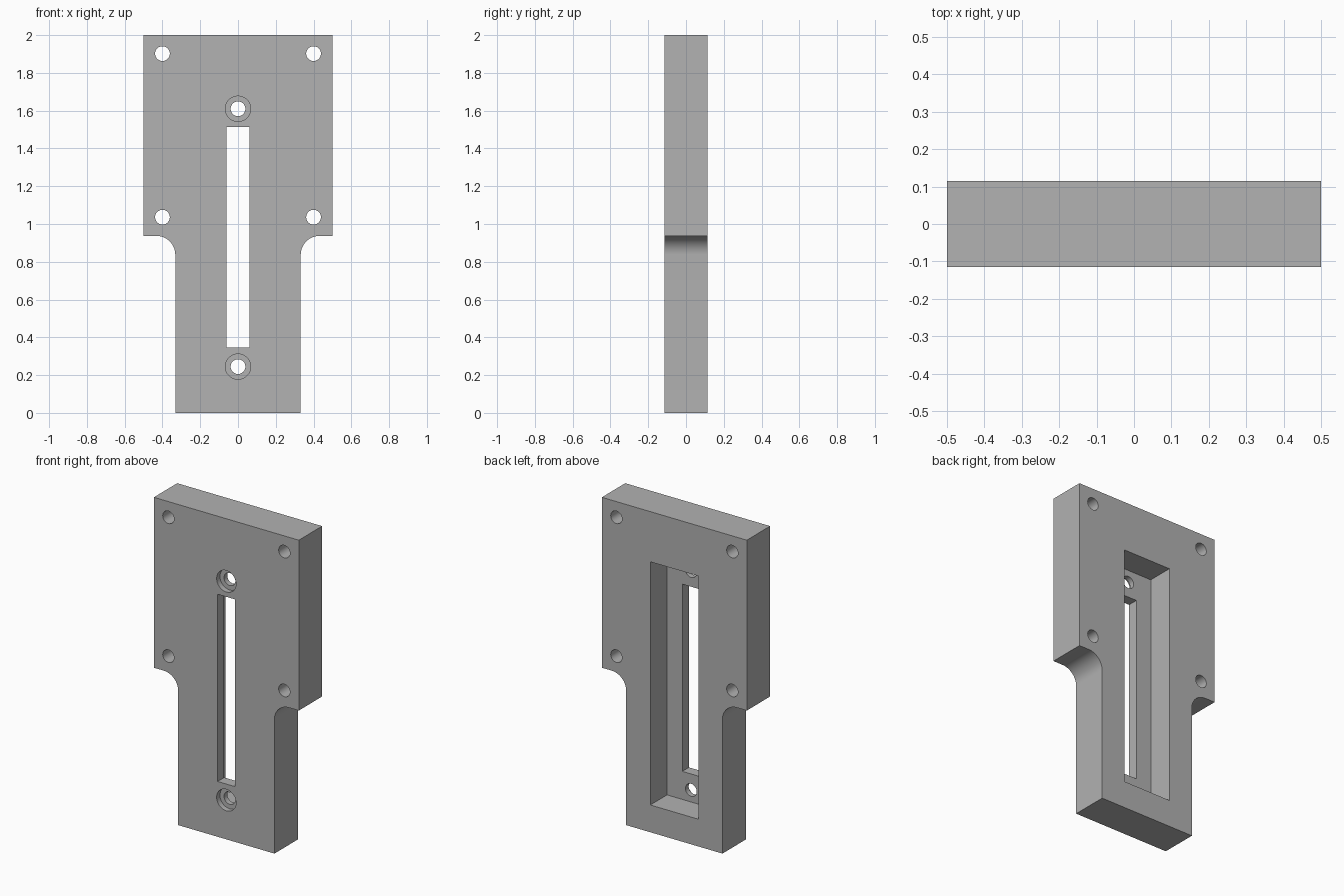
import bpy, bmesh, math
from mathutils import Matrix, Vector

cube = bpy.data.objects.get("Cube")
if cube:
    bpy.data.objects.remove(cube, do_unlink=True)

HALF = 0.115          # half the plate thickness
OVER = 0.05           # how far cutters reach past a face

grey = bpy.data.materials.new("plain_grey")
grey.use_nodes = True
colour = (0.445, 0.445, 0.445, 1)
grey.diffuse_color = colour
grey.node_tree.nodes["Principled BSDF"].inputs["Base Color"].default_value = colour


def prism(name, outline, y0, y1):
    """Extrude an (x, z) outline from y0 to y1."""
    bm = bmesh.new()
    face = bm.faces.new([bm.verts.new((x, y0, z)) for x, z in outline])
    grown = bmesh.ops.extrude_face_region(bm, geom=[face])["geom"]
    moved = [v for v in grown if isinstance(v, bmesh.types.BMVert)]
    bmesh.ops.translate(bm, verts=moved, vec=Vector((0, y1 - y0, 0)))
    bmesh.ops.recalc_face_normals(bm, faces=bm.faces)
    mesh = bpy.data.meshes.new(name)
    bm.to_mesh(mesh)
    bm.free()
    mesh.materials.append(grey)
    obj = bpy.data.objects.new(name, mesh)
    bpy.context.collection.objects.link(obj)
    return obj


def rectangle(half_width, z0, z1):
    return [(-half_width, z0), (half_width, z0), (half_width, z1), (-half_width, z1)]


def circle(x, z, radius, steps=48):
    turns = [2 * math.pi * i / steps for i in range(steps)]
    return [(x + radius * math.cos(a), z + radius * math.sin(a)) for a in turns]


# Plate outline: wide head, narrow stem, rounded inner corners
stem, head, shoulder, fillet = 0.332, 0.5, 0.937, 0.1
side = [(stem, 0)]
for i in range(17):
    a = math.pi - i / 16 * math.pi / 2
    side.append((stem + fillet + fillet * math.cos(a),
                 shoulder - fillet + fillet * math.sin(a)))
side += [(head, shoulder), (head, 2)]
outline = side + [(-x, z) for x, z in reversed(side)]
plate = prism("mounting_plate", outline, -HALF, HALF)

# Cutters: rear pocket, long slot, corner holes, counterbored screw holes
front, back = -HALF - OVER, HALF + OVER
pocket_floor = -HALF + 0.065
cutters = [
    prism("rear_pocket", rectangle(0.166, 0.17, 1.687), pocket_floor, back),
    prism("long_slot", rectangle(0.06, 0.345, 1.513), front, back),
]
for x in (-0.4, 0.4):
    for z in (1.036, 1.902):
        cutters.append(prism("corner_hole", circle(x, z, 0.039), front, back))
for z in (0.245, 1.61):
    cutters.append(prism("screw_hole", circle(0, z, 0.039), front, back))
    cutters.append(prism("counterbore", circle(0, z, 0.067), front, -HALF + 0.033))

bpy.context.view_layer.objects.active = plate
for cutter in cutters:
    cutter.hide_render = True
    cut = plate.modifiers.new(cutter.name, "BOOLEAN")
    cut.operation = "DIFFERENCE"
    cut.solver = "EXACT"
    cut.object = cutter
    bpy.ops.object.modifier_apply(modifier=cut.name)
    bpy.data.objects.remove(cutter, do_unlink=True)

# Smooth the round walls, keep the machined edges crisp
bpy.ops.object.select_all(action="DESELECT")
plate.select_set(True)
bpy.ops.object.shade_smooth_by_angle(angle=math.radians(30))
